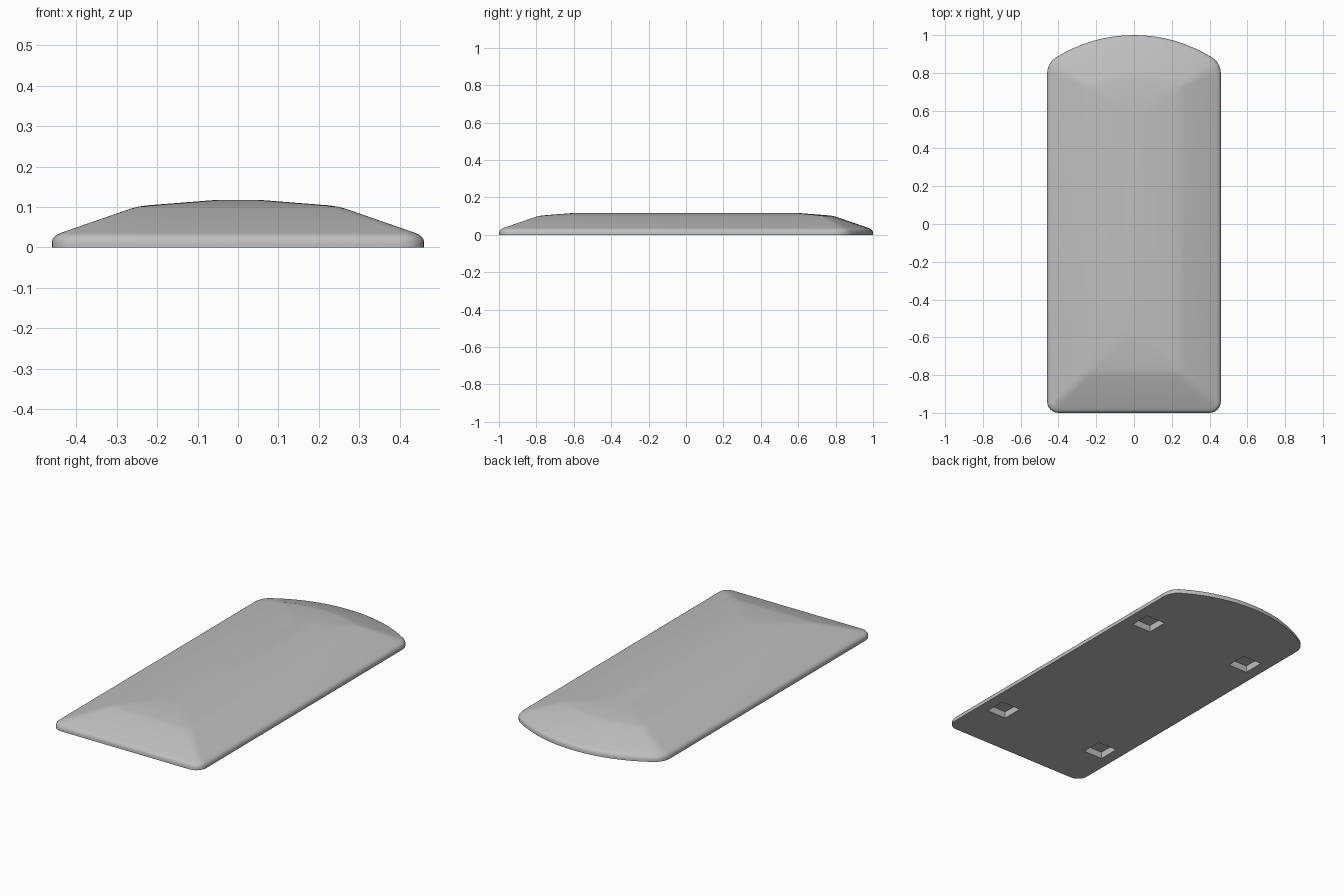
import bpy
import bmesh
from math import sin, cos, pi, sqrt, atan2
from mathutils import Matrix

if "Cube" in bpy.data.objects:
    bpy.data.objects.remove(bpy.data.objects["Cube"], do_unlink=True)

HALF_WIDTH, BACK_RADIUS, BACK_CENTRE = 0.46, 0.78, 0.22

grey = bpy.data.materials.new("plain grey")
grey.use_nodes = True
grey.diffuse_color = (0.52, 0.52, 0.52, 1)
grey.node_tree.nodes["Principled BSDF"].inputs["Base Color"].default_value = (0.52, 0.52, 0.52, 1)


def arc(cx, cy, r, start, end, steps):
    angles = [start + (end - start) * i / steps for i in range(steps + 1)]
    return [(cx + r * cos(a), cy + r * sin(a)) for a in angles]


def outline(inset):
    """Straight front, rounded corners and bowed back, moved inwards by inset."""
    w, big = HALF_WIDTH - inset, BACK_RADIUS - inset
    rf, rb = max(0.06 - inset, 0.03), max(0.10 - inset, 0.03)
    half = arc(w - rf, -1 + inset + rf, rf, -pi / 2, 0, 6)
    rise = sqrt((big - rb) ** 2 - (w - rb) ** 2)
    turn = atan2(rise, w - rb)
    half += arc(w - rb, BACK_CENTRE + rise, rb, 0, turn, 6)
    half += arc(0, BACK_CENTRE, big, turn, pi / 2, 8)[1:]
    return half + [(-x, y) for x, y in reversed(half[:-1])]


# Domed cover: outline rings stacked along an (inset, height) profile
profile = [(0, 0), (0, 0.014), (0.003, 0.022), (0.009, 0.029), (0.016, 0.033),
           (0.025, 0.037), (0.195, 0.096), (0.215, 0.101), (0.235, 0.104), (0.40, 0.117)]
bm = bmesh.new()
rings = [[bm.verts.new((x, y, z)) for x, y in outline(d)] for d, z in profile]
for low, high in zip(rings, rings[1:]):
    for i in range(len(low)):
        j = (i + 1) % len(low)
        bm.faces.new((low[i], low[j], high[j], high[i]))
bm.faces.new(rings[-1])
bm.faces.new(list(reversed(rings[0])))
bmesh.ops.recalc_face_normals(bm, faces=bm.faces)
mesh = bpy.data.meshes.new("cover")
bm.to_mesh(mesh)
bm.free()
mesh.materials.append(grey)
cover = bpy.data.objects.new("cover", mesh)
bpy.context.collection.objects.link(cover)

# Four square pockets sunk into the underside
bm = bmesh.new()
for x in (-0.335, 0.335):
    for y in (-0.68, 0.52):
        place = Matrix.Translation((x, y, 0)) @ Matrix.Diagonal((0.12, 0.12, 0.076, 1))
        bmesh.ops.create_cube(bm, size=1, matrix=place)
cut_mesh = bpy.data.meshes.new("pocket_cutter")
bm.to_mesh(cut_mesh)
bm.free()
cut_mesh.materials.append(grey)
cutter = bpy.data.objects.new("pocket_cutter", cut_mesh)
cutter.hide_render = True
bpy.context.collection.objects.link(cutter)

cut = cover.modifiers.new("pockets", "BOOLEAN")
cut.operation = "DIFFERENCE"
cut.solver = "EXACT"
cut.object = cutter
bpy.ops.object.select_all(action="DESELECT")
bpy.context.view_layer.objects.active = cover
cover.select_set(True)
bpy.ops.object.modifier_apply(modifier=cut.name)
bpy.data.objects.remove(cutter, do_unlink=True)
bpy.ops.object.shade_smooth_by_angle(angle=pi / 6)
